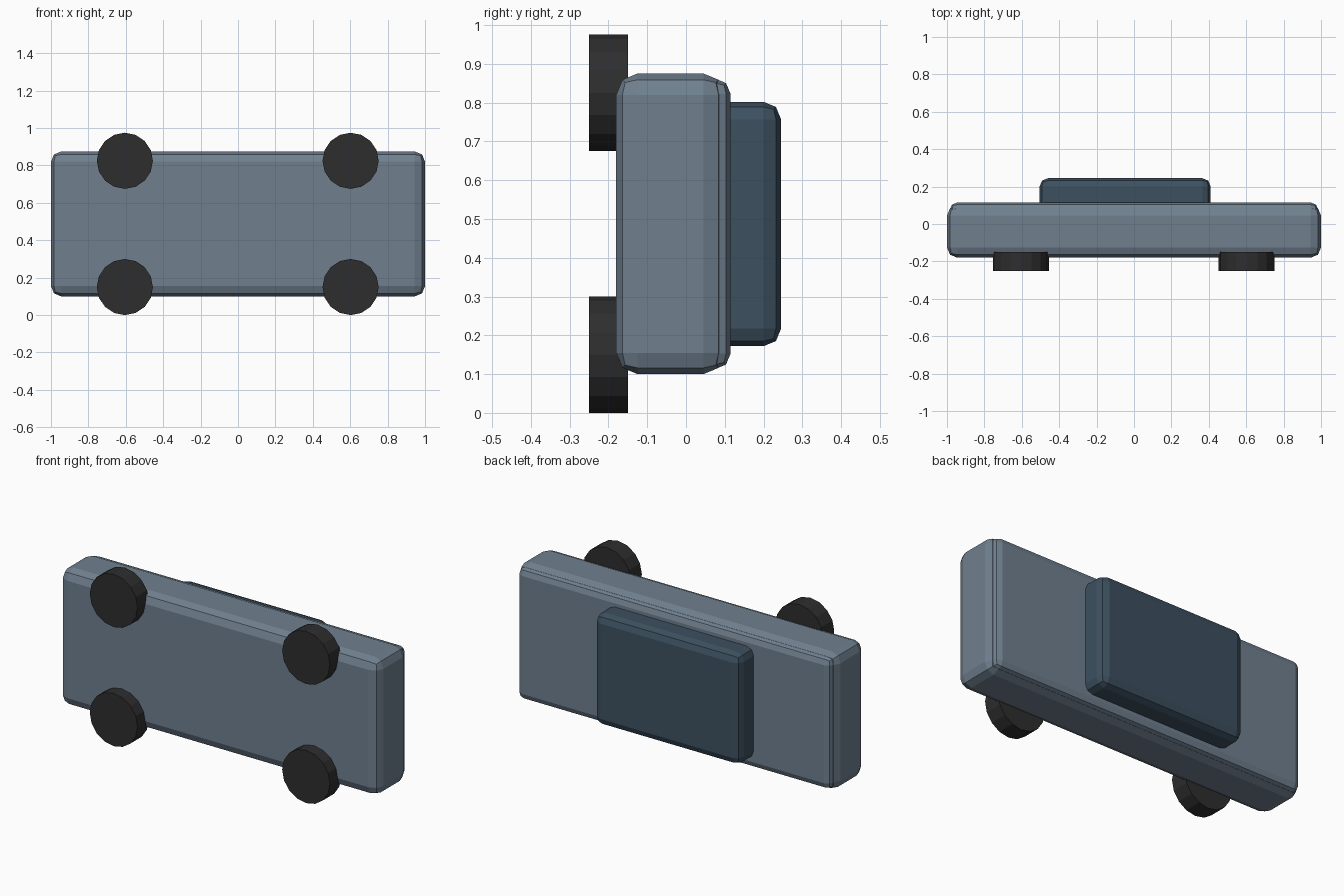
import bpy
import math

if "Cube" in bpy.data.objects:
    bpy.data.objects.remove(bpy.data.objects["Cube"])


def material(name, rgb):
    m = bpy.data.materials.new(name)
    m.diffuse_color = (*rgb, 1)
    m.use_nodes = True
    m.node_tree.nodes["Principled BSDF"].inputs["Base Color"].default_value = m.diffuse_color
    return m


BODY = material("slate grey", (0.162, 0.216, 0.275))
GLASS = material("dark blue glass", (0.046, 0.080, 0.115))
RUBBER = material("black rubber", (0.027, 0.027, 0.027))


def rounded_box(name, lo, hi, bevel, mat):
    """Box between two corners with two-step rounded edges."""
    centre = [(a + b) / 2 for a, b in zip(lo, hi)]
    bpy.ops.mesh.primitive_cube_add(size=1, location=centre)
    ob = bpy.context.object
    ob.name = name
    ob.scale = [b - a for a, b in zip(lo, hi)]
    bpy.ops.object.transform_apply(location=False, rotation=False, scale=True)
    mod = ob.modifiers.new("rounded edges", 'BEVEL')
    mod.width = bevel
    mod.segments = 2
    ob.data.materials.append(mat)
    return ob


# Car lying on its side: the roof points to +y, the wheels to -y
rounded_box("body", (-1, -0.18, 0.10), (1, 0.10, 0.875), 0.055, BODY)
rounded_box("upper_deck", (-0.985, 0.0, 0.113), (0.985, 0.115, 0.862), 0.04, BODY)
rounded_box("cabin", (-0.505, 0.02, 0.172), (0.41, 0.245, 0.802), 0.045, GLASS)

# Wheels
for end, x in (("rear", -0.605), ("front", 0.602)):
    for side, z in (("lower", 0.15), ("upper", 0.825)):
        bpy.ops.mesh.primitive_cylinder_add(
            vertices=16, radius=0.15, depth=0.10,
            location=(x, -0.20, z), rotation=(math.pi / 2, 0, 0))
        wheel = bpy.context.object
        wheel.name = f"{end}_{side}_wheel"
        wheel.data.materials.append(RUBBER)
